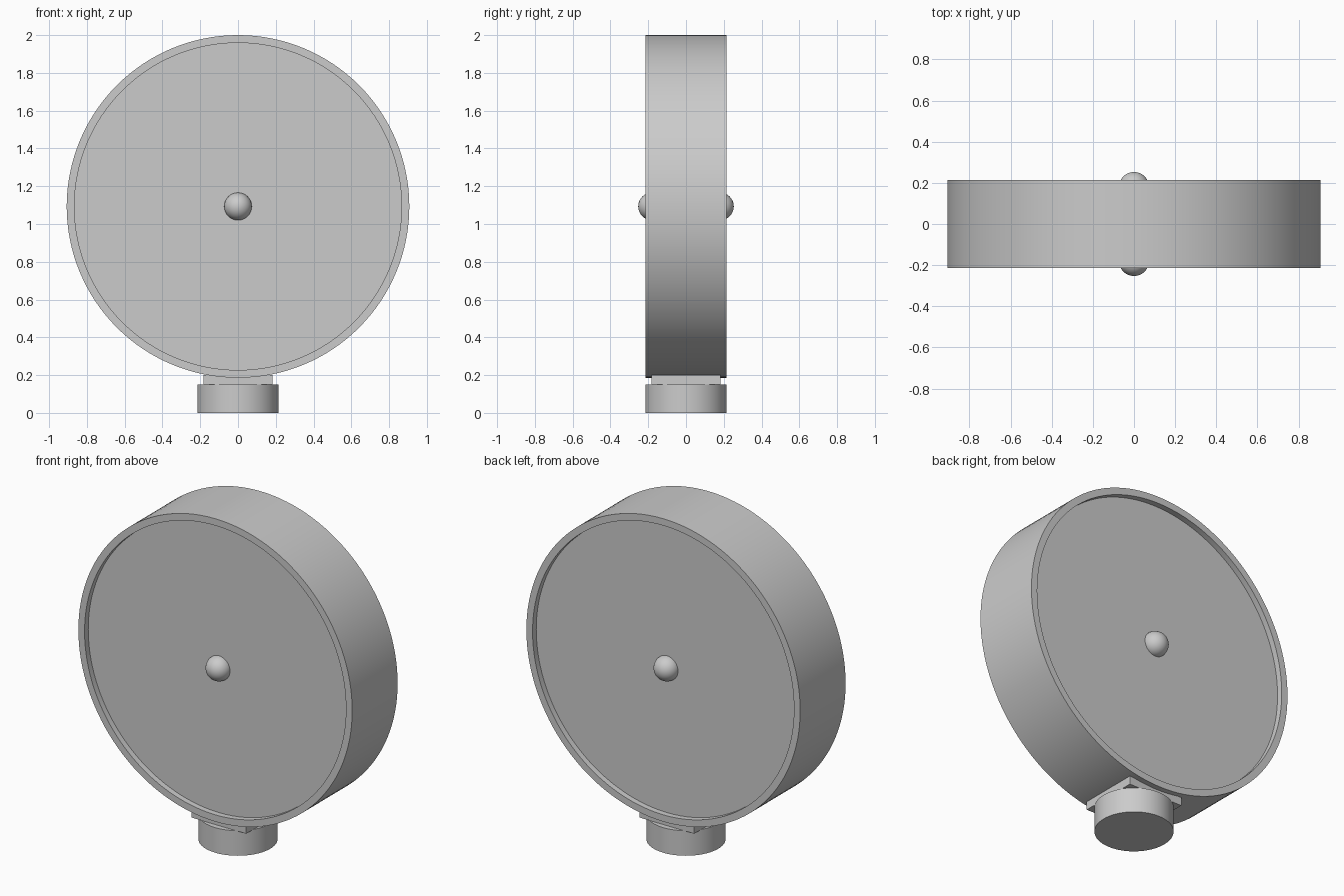
import bpy, math
from mathutils import Matrix

cube = bpy.data.objects.get("Cube")
if cube:
    bpy.data.objects.remove(cube, do_unlink=True)

GREY = (0.6, 0.6, 0.6, 1.0)
grey = bpy.data.materials.new("plain grey")
grey.use_nodes = True
grey.diffuse_color = GREY
grey.node_tree.nodes["Principled BSDF"].inputs["Base Color"].default_value = GREY

CENTRE = 1.093   # height of the dial axis
HALF = 0.215     # half depth of the case
FACE = 0.18      # dial face distance from the middle


def finish(name):
    ob = bpy.context.object
    ob.name = name
    ob.data.materials.append(grey)
    bpy.ops.object.shade_smooth_by_angle(angle=math.radians(35))
    return ob


def lathe(name, profile, steps=128):
    """Closed-of-revolution shell around the y axis from (radius, y) points."""
    verts, faces, n = [], [], len(profile)
    for i in range(steps):
        a = math.tau * i / steps
        verts += [(r * math.cos(a), y, r * math.sin(a)) for r, y in profile]
    for i in range(steps):
        j = (i + 1) % steps
        for k in range(n - 1):
            faces.append((i * n + k, i * n + k + 1, j * n + k + 1, j * n + k))
    # flat dial faces close both ends
    faces.append([i * n for i in range(steps)])
    faces.append([i * n + n - 1 for i in reversed(range(steps))])
    mesh = bpy.data.meshes.new(name)
    mesh.from_pydata(verts, [], faces)
    mesh.transform(Matrix.Translation((0, 0, CENTRE)))
    ob = bpy.data.objects.new(name, mesh)
    bpy.context.collection.objects.link(ob)
    bpy.ops.object.select_all(action='DESELECT')
    bpy.context.view_layer.objects.active = ob
    ob.select_set(True)
    bpy.ops.object.mode_set(mode='EDIT')
    bpy.ops.mesh.select_all(action='SELECT')
    bpy.ops.mesh.normals_make_consistent(inside=False)
    bpy.ops.object.mode_set(mode='OBJECT')
    return finish(name)


# Round case with a raised rim around both recessed faces
lathe("round_case", [(0.866, -FACE), (0.866, -HALF), (0.907, -HALF),
                     (0.907, HALF), (0.866, HALF), (0.866, FACE)])

# Centre knob on each face
for name, side in (("front_knob", -1), ("back_knob", 1)):
    bpy.ops.mesh.primitive_uv_sphere_add(segments=48, ring_count=24, radius=0.073,
                                         location=(0, side * FACE, CENTRE))
    finish(name)

# Square neck plate between case and foot
bpy.ops.mesh.primitive_cube_add(size=1, location=(0, 0, 0.175))
bpy.context.object.scale = (0.364, 0.364, 0.05)
finish("neck_plate")

# Round foot
bpy.ops.mesh.primitive_cylinder_add(vertices=64, radius=0.215, depth=0.15,
                                    location=(0, 0, 0.075))
finish("round_foot")
